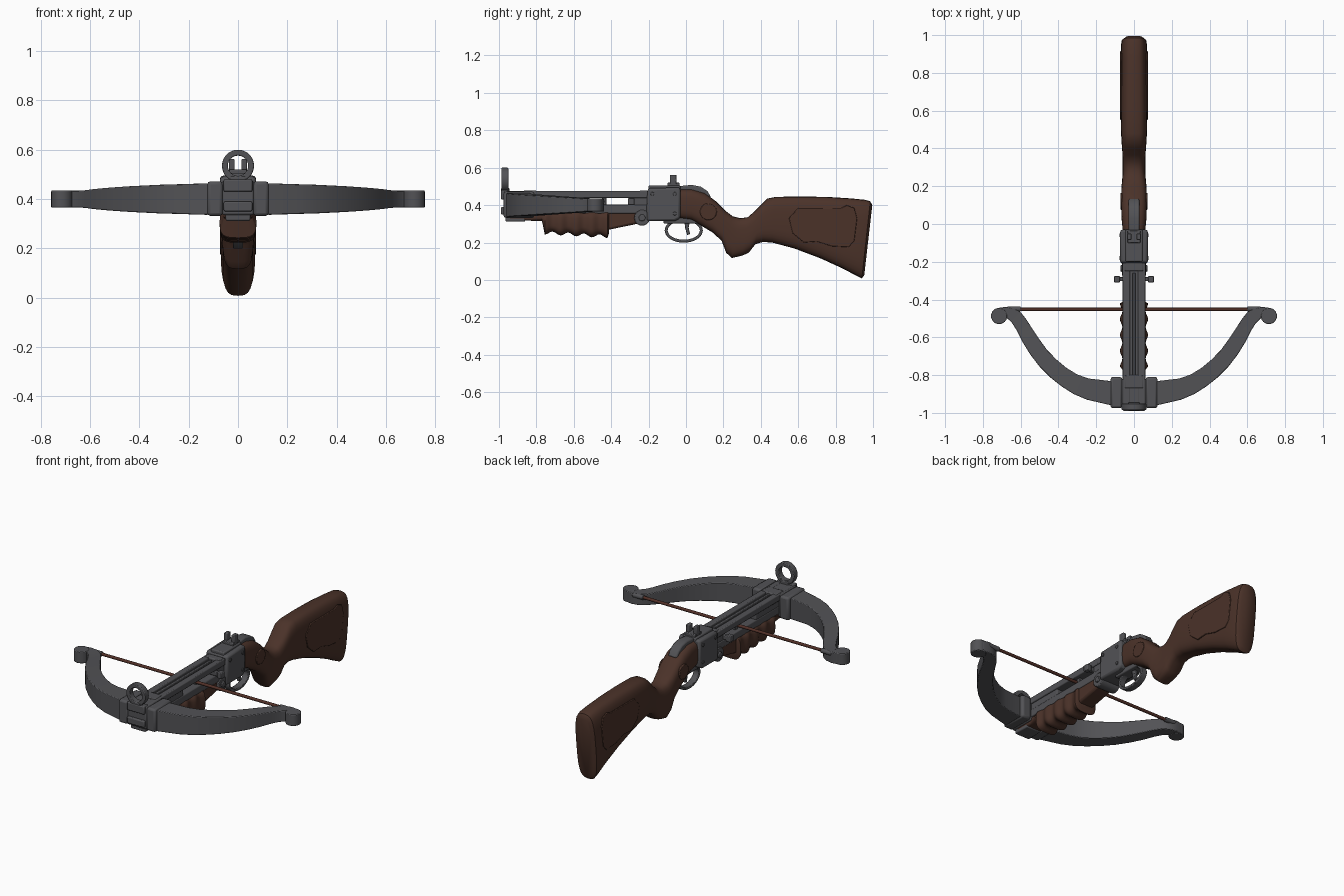
import bpy, bmesh, math
from mathutils import Vector, Matrix

if "Cube" in bpy.data.objects:
    bpy.data.objects.remove(bpy.data.objects["Cube"])


def material(name, rgb):
    m = bpy.data.materials.new(name)
    m.use_nodes = True
    m.diffuse_color = (*rgb, 1)
    m.node_tree.nodes["Principled BSDF"].inputs["Base Color"].default_value = (*rgb, 1)
    return m


STEEL = material("dark steel", (0.085, 0.085, 0.092))
WOOD = material("brown wood", (0.070, 0.032, 0.022))
CORD = material("red brown cord", (0.085, 0.030, 0.021))


def finish(name, bm, mat, bevel=0.0, mirror=False):
    bmesh.ops.recalc_face_normals(bm, faces=bm.faces)
    mesh = bpy.data.meshes.new(name)
    bm.to_mesh(mesh)
    bm.free()
    mesh.materials.append(mat)
    ob = bpy.data.objects.new(name, mesh)
    bpy.context.collection.objects.link(ob)
    if mirror:
        ob.modifiers.new("Mirror", "MIRROR")
    if bevel:
        b = ob.modifiers.new("Bevel", "BEVEL")
        b.width, b.segments, b.limit_method = bevel, 2, "ANGLE"
        b.angle_limit = math.radians(40)
    bpy.ops.object.select_all(action="DESELECT")
    ob.select_set(True)
    bpy.context.view_layer.objects.active = ob
    bpy.ops.object.shade_smooth_by_angle(angle=math.radians(40))
    return ob


def box(name, x, y, z, mat=STEEL, bevel=0.006, mirror=False):
    """Box from three (low, high) ranges."""
    bm = bmesh.new()
    bmesh.ops.create_cube(bm, size=1)
    for v in bm.verts:
        v.co = [(lo + hi) / 2 + c * (hi - lo) for c, (lo, hi) in zip(v.co, (x, y, z))]
    return finish(name, bm, mat, bevel, mirror)


def plate(name, points, x0, x1, mat=STEEL, bevel=0.006, mirror=False):
    """Side profile of (y, z) points extruded along x."""
    bm = bmesh.new()
    face = bm.faces.new([bm.verts.new((x0, y, z)) for y, z in points])
    ext = bmesh.ops.extrude_face_region(bm, geom=[face])
    bmesh.ops.translate(bm, verts=[g for g in ext["geom"] if isinstance(g, bmesh.types.BMVert)],
                        vec=(x1 - x0, 0, 0))
    return finish(name, bm, mat, bevel, mirror)


def rod(name, centre, radius, depth, axis, mat=STEEL, bevel=0.004, mirror=False, sides=24):
    bm = bmesh.new()
    turn = Vector((0, 0, 1)).rotation_difference(Vector(axis)).to_matrix().to_4x4()
    bmesh.ops.create_cone(bm, cap_ends=True, segments=sides, radius1=radius, radius2=radius,
                          depth=depth, matrix=Matrix.Translation(centre) @ turn)
    return finish(name, bm, mat, bevel, mirror)


def skin(name, rings, mat, bevel=0.0, mirror=False, closed=False):
    """Bridge equal rings of points into a solid, or into a loop when closed."""
    bm = bmesh.new()
    loops = [[bm.verts.new(p) for p in ring] for ring in rings]
    n = len(loops[0])
    pairs = list(zip(loops, loops[1:])) + ([(loops[-1], loops[0])] if closed else [])
    for a, b in pairs:
        for i in range(n):
            bm.faces.new((a[i], a[(i + 1) % n], b[(i + 1) % n], b[i]))
    if not closed:
        bm.faces.new(loops[0])
        bm.faces.new(loops[-1])
    return finish(name, bm, mat, bevel, mirror)


def rounded(top, bottom, half, n=28, power=0.6):
    """Squarish oval between a top and a bottom (y, z) point."""
    ring = []
    for i in range(n):
        a = 2 * math.pi * i / n
        s, c = math.sin(a), math.cos(a)
        t = (1 + math.copysign(abs(s) ** power, s)) / 2
        ring.append((half * math.copysign(abs(c) ** power, c),
                     bottom[0] + t * (top[0] - bottom[0]), bottom[1] + t * (top[1] - bottom[1])))
    return ring


def torus(name, centre, ry, rz, wide, thick, axis):
    """Flat ring with rectangular section; axis is x or y."""
    rings = []
    for i in range(32):
        a = 2 * math.pi * i / 32
        ring = []
        for r, d in ((0, -wide), (0, wide), (-thick, wide), (-thick, -wide)):
            u, w = (ry + r) * math.cos(a), (rz + r) * math.sin(a)
            off = (d, u, w) if axis == "x" else (u, d, w)
            ring.append(Vector(centre) + Vector(off))
        rings.append(ring)
    return skin(name, rings, STEEL, 0.004, closed=True)


# Shoulder stock: top y, top z, bottom y, bottom z, half width
stock = [(-.05, .485, -.05, .33, .058), (.03, .485, .03, .32, .066), (.10, .465, .09, .285, .068),
         (.16, .42, .14, .255, .068), (.21, .37, .19, .21, .066), (.25, .34, .215, .145, .063),
         (.29, .33, .245, .117, .06), (.33, .335, .30, .13, .06), (.365, .365, .335, .145, .06),
         (.40, .40, .37, .19, .062), (.435, .435, .41, .203, .065), (.48, .444, .46, .20, .068),
         (.60, .446, .58, .168, .07), (.75, .444, .72, .115, .07), (.88, .436, .84, .06, .07),
         (.96, .428, .915, .020, .07), (.985, .42, .94, .008, .066), (.996, .40, .953, .025, .05)]
skin("shoulder_stock", [rounded((a, b), (c, d), w) for a, b, c, d, w in stock], WOOD)

# Carved cheek panels and round wrist bosses
cheek = [(.63, .20), (.70, .205), (.78, .18), (.87, .175), (.90, .21), (.915, .33), (.90, .385),
         (.86, .40), (.83, .385), (.60, .385), (.55, .33), (.57, .25)]
plate("cheek_panel", cheek, .064, .073, WOOD, .003, True)
rod("wrist_boss", (.064, .12, .365), .045, .016, (1, 0, 0), WOOD, .004, True)

# Fore grip with finger swells along its underside
grip = [rounded((-.83, .345), (-.83, .315), .05), rounded((-.775, .36), (-.77, .315), .06)]
for i in range(33):
    t = i / 32
    y = -.755 + .335 * t
    swell = .009 * math.cos(t * 8 * math.pi)
    grip.append(rounded((y, .37), (y, .252 - .02 * t - swell), .068 + swell * .7))
grip.append(rounded((-.412, .37), (-.412, .25), .06))
skin("fore_grip", grip, WOOD)
plate("fore_stock", [(-.43, .375), (-.20, .375), (-.20, .325), (-.26, .30), (-.43, .265)],
      -.05, .05, WOOD, .012)
box("front_fore_stock", (-.05, .05), (-.95, -.74), (.318, .36), WOOD, .01)

# Rails with the cord slot between them
box("lower_rail", (-.055, .055), (-.96, -.19), (.355, .402))
for s in (-1, 1):
    box("top_rail_side", tuple(sorted((s * .022, s * .06))), (-.97, -.205), (.437, .475), bevel=.005)
box("top_rail_bed", (-.03, .03), (-.97, -.205), (.437, .462), bevel=.002)
box("rail_centre_rib", (-.008, .008), (-.84, -.26), (.455, .472), bevel=.003)
box("rail_front_cap", (-.05, .05), (-.87, -.80), (.44, .478))
box("rail_rear_cap", (-.05, .05), (-.25, -.205), (.44, .478))
box("rail_rear_block", (-.052, .052), (-.29, -.19), (.38, .45))
box("rail_front_block", (-.052, .052), (-.96, -.60), (.38, .45))
box("cord_catch", (-.035, .035), (-.45, -.425), (.40, .44), bevel=.003)

# Cocking lever
box("cocking_bar", (-.10, .10), (-.303, -.28), (.405, .432), bevel=.004)
box("cocking_tab", (.075, .105), (-.31, -.275), (.40, .437), bevel=.004, mirror=True)

# Receiver with hinge lobe, pins and rear tang
plate("receiver", [(-.205, .49), (-.03, .495), (-.03, .33), (-.06, .315), (-.21, .315), (-.21, .40)],
      -.073, .073, STEEL, .012)
rod("hinge_lobe", (0, -.235, .332), .042, .125, (1, 0, 0))
rod("hinge_pin", (.064, -.235, .332), .018, .014, (1, 0, 0), mirror=True, sides=16)
for y, z in ((-.06, .355), (-.06, .46), (-.18, .46)):
    rod("receiver_pin", (.073, y, z), .010, .010, (1, 0, 0), bevel=.002, mirror=True, sides=12)
plate("rear_tang", [(-.05, .50), (.03, .508), (.08, .498), (.115, .475), (.135, .44), (-.05, .44)],
      -.03, .03, STEEL, .008)
box("receiver_top", (-.045, .045), (-.20, -.03), (.48, .505))

# Rear notch sight
box("rear_sight_base", (-.035, .035), (-.10, -.035), (.49, .52), bevel=.004)
box("rear_sight_prong", (.014, .036), (-.085, -.05), (.51, .562), bevel=.004, mirror=True)

# Trigger group
torus("trigger_guard", (0, -.012, .265), .102, .066, .020, .016, "x")
box("trigger_plate", (-.035, .035), (-.12, .08), (.302, .335))
plate("trigger", [(-.01, .32), (.022, .32), (.014, .28), (.022, .245), (.006, .24), (-.004, .275)],
      -.010, .010, STEEL, .003)

# Bow limbs: outer x, outer y, inner x, inner y, half height
limb = [(0, -.97, 0, -.83, .066), (.12, -.96, .12, -.832, .064), (.25, -.93, .24, -.818, .060),
        (.32, -.90, .30, -.797, .058), (.38, -.862, .36, -.76, .055), (.44, -.815, .41, -.718, .052),
        (.50, -.755, .46, -.667, .048), (.55, -.69, .50, -.612, .044), (.59, -.625, .54, -.552, .040),
        (.62, -.565, .57, -.505, .036), (.645, -.525, .60, -.467, .034), (.665, -.505, .635, -.446, .034),
        (.682, -.492, .675, -.438, .034), (.70, -.49, .715, -.444, .034)]
skin("bow_limb", [((a, b, .4 - h), (c, d, .4 - h), (c, d, .4 + h), (a, b, .4 + h))
                  for a, b, c, d, h in limb[1:]], STEEL, .004, True)
rod("limb_curl", (.714, -.487, .40), .043, .07, (0, 0, 1), mirror=True)

# Bow clamp and nose block
box("bow_clamp", (.062, .124), (-.975, -.81), (.332, .472), bevel=.012, mirror=True)
box("nose_block", (-.064, .064), (-.975, -.82), (.335, .474), bevel=.008)
box("nose_top", (-.058, .058), (-.99, -.95), (.43, .48), bevel=.006)
box("nose_foot", (-.058, .058), (-.99, -.95), (.35, .39), bevel=.006)
box("nose_bottom", (-.05, .05), (-.965, -.86), (.312, .345), bevel=.006)

# Front ring sight
torus("ring_sight", (0, -.968, .535), .065, .065, .018, .024, "y")
box("ring_foot", (-.03, .03), (-.988, -.945), (.465, .492), bevel=.004)

# Bow cord and its end sleeves
rod("bow_cord", (0, -.452, .42), .009, 1.27, (1, 0, 0), CORD, 0, sides=12)
rod("cord_sleeve", (.635, -.450, .42), .014, .07, (1, 0, 0), bevel=.003, mirror=True, sides=16)
